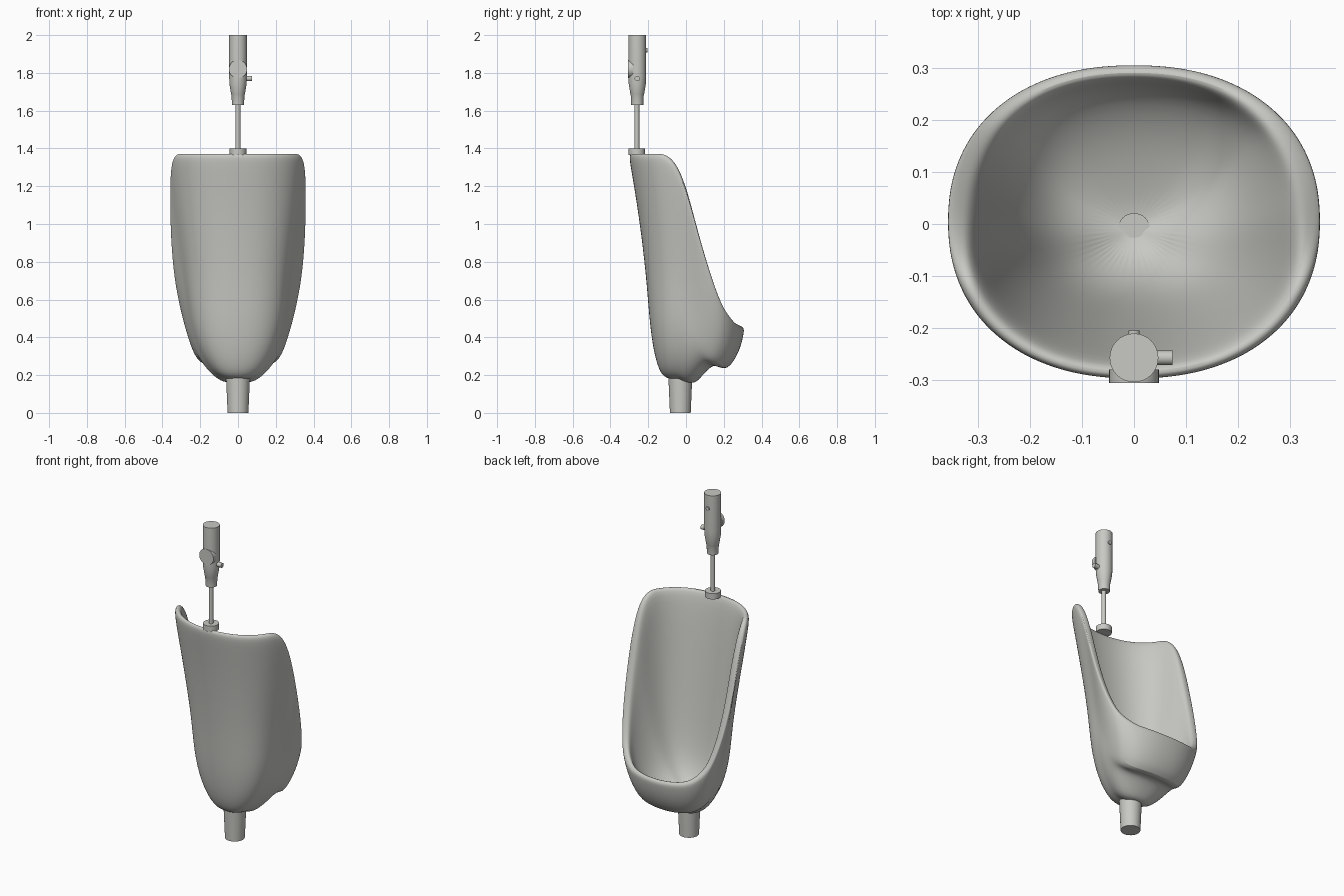
import bpy, bmesh
from math import sin, cos, pi, radians
from mathutils import Vector

if "Cube" in bpy.data.objects:
    bpy.data.objects.remove(bpy.data.objects["Cube"])

porcelain = bpy.data.materials.new("pale warm grey")
porcelain.use_nodes = True
colour = (0.58, 0.585, 0.55, 1)
porcelain.diffuse_color = colour
porcelain.node_tree.nodes["Principled BSDF"].inputs["Base Color"].default_value = colour


def finish(name, bm, angle=35):
    bmesh.ops.recalc_face_normals(bm, faces=bm.faces)
    mesh = bpy.data.meshes.new(name)
    bm.to_mesh(mesh)
    bm.free()
    ob = bpy.data.objects.new(name, mesh)
    bpy.context.collection.objects.link(ob)
    mesh.materials.append(porcelain)
    bpy.ops.object.select_all(action='DESELECT')
    ob.select_set(True)
    bpy.context.view_layer.objects.active = ob
    bpy.ops.object.shade_smooth_by_angle(angle=radians(angle))
    return ob


def loft(bm, rings):
    """Skin closed rings of points and cap both ends."""
    rows = [[bm.verts.new(p) for p in ring] for ring in rings]
    n = len(rows[0])
    for a, b in zip(rows, rows[1:]):
        for i in range(n):
            j = (i + 1) % n
            bm.faces.new((a[i], a[j], b[j], b[i]))
    bm.faces.new(rows[0])
    bm.faces.new(rows[-1])


def turned(name, origin, axis, profile, sides=32):
    """Solid of revolution: profile holds (distance along axis, radius)."""
    turn = Vector(axis).to_track_quat('Z', 'Y')
    bm = bmesh.new()
    loft(bm, [[Vector(origin) + turn @ Vector((r * cos(2 * pi * i / sides),
                                              r * sin(2 * pi * i / sides), d))
               for i in range(sides)] for d, r in profile])
    return finish(name, bm)


# Height of the sloping rim as a share of its full drop, by depth
slope = [(-0.31, 1), (-0.12, 1), (-0.06, 0.955), (0, 0.8), (0.05, 0.6),
         (0.1, 0.41), (0.15, 0.24), (0.2, 0.11), (0.26, 0.025), (0.31, 0)]


def rise(y):
    for (y0, g0), (y1, g1) in zip(slope, slope[1:]):
        if y <= y1:
            return g0 + (g1 - g0) * (y - y0) / (y1 - y0)
    return 0


def bowl_ring(wall_y, lip_y, half_width, wall_z, lip_z, count=48):
    ring = []
    for i in range(count):
        t = 2 * pi * i / count
        s, c = sin(t), -cos(t)
        x = half_width * abs(s) ** 0.9 * (1 if s > 0 else -1)
        v = abs(c) ** 0.9 * (1 if c > 0 else -1)
        y = (wall_y + lip_y) / 2 + v * (lip_y - wall_y) / 2
        ring.append((x, y, lip_z + (wall_z - lip_z) * rise(v * 0.305)))
    return ring


# Bowl: one skin from the underside, over the rolled rim, down to the drain
bowl_rings = [
    (-0.09, 0.03, 0.06, 0.18, 0.155),
    (-0.135, 0.06, 0.12, 0.2, 0.165),
    (-0.172, 0.11, 0.2, 0.32, 0.225),
    (-0.195, 0.155, 0.25, 0.5, 0.262),
    (-0.21, 0.215, 0.272, 0.72, 0.212),
    (-0.25, 0.285, 0.328, 1.05, 0.32),
    (-0.293, 0.307, 0.36, 1.3, 0.42),
    (-0.303, 0.308, 0.361, 1.365, 0.445),
    (-0.285, 0.292, 0.337, 1.377, 0.46),
    (-0.262, 0.277, 0.312, 1.35, 0.445),
    (-0.218, 0.258, 0.286, 1.0, 0.37),
    (-0.17, 0.17, 0.23, 0.6, 0.31),
    (-0.13, 0.09, 0.15, 0.36, 0.28),
    (-0.045, 0.025, 0.035, 0.26, 0.26),
]
bm = bmesh.new()
loft(bm, [bowl_ring(*r) for r in bowl_rings])
bowl = finish("bowl", bm, 80)
subdivision = bowl.modifiers.new("smooth_skin", 'SUBSURF')
subdivision.levels = subdivision.render_levels = 2

# Drain fittings
turned("waste_pipe", (0, -0.03, 0), (0, 0, 1), [(0, 0.055), (0.185, 0.063)])
turned("drain_cover", (0, -0.01, 0.255), (0, 0, 1), [(0, 0.031), (0.012, 0.031)])
for k in (-1, 0, 1):
    turned("drain_stud", (0.012 * k, -0.01, 0.265), (0, 0, 1),
           [(0, 0.003), (0.003, 0.003)], 12)

# Flush valve above the rear wall
turned("inlet_collar", (0, -0.26, 1.365), (0, 0, 1), [(0, 0.044), (0.035, 0.044)])
turned("flush_pipe", (0, -0.26, 1.39), (0, 0, 1), [(0, 0.013), (0.25, 0.013)])
turned("valve_body", (0, -0.258, 1.63), (0, 0, 1),
       [(0, 0.032), (0.05, 0.034), (0.055, 0.036), (0.11, 0.045),
        (0.15, 0.047), (0.37, 0.047)])
turned("push_button", (0, -0.28, 1.82), (0, -1, 0), [(0, 0.048), (0.026, 0.048)])
turned("side_knob", (0.03, -0.258, 1.77), (1, 0, 0), [(0, 0.014), (0.044, 0.014)], 20)
turned("rear_screw", (0, -0.22, 1.92), (0, 1, 0), [(0, 0.011), (0.015, 0.011)], 20)
